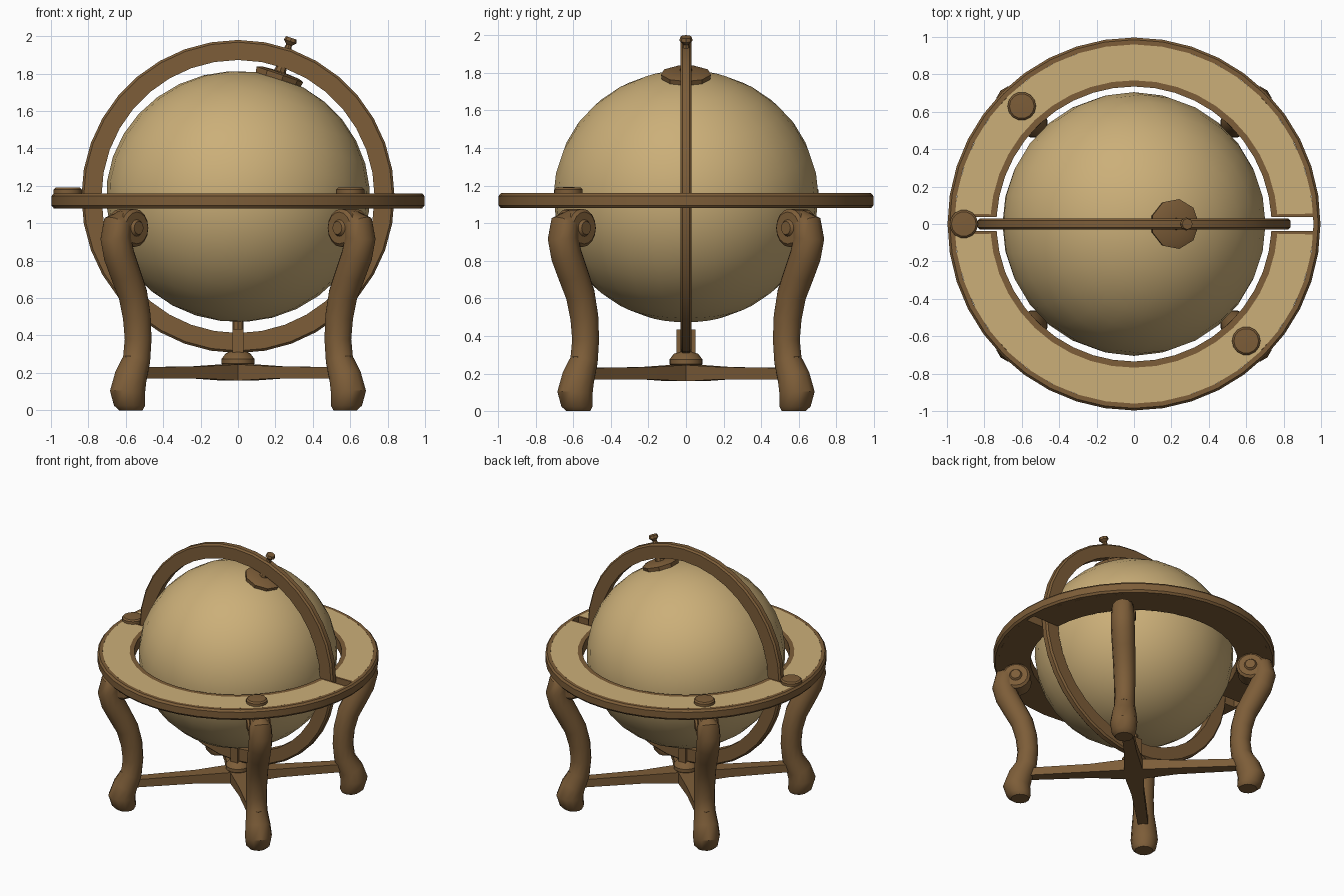
import bpy, bmesh
from math import sin, cos, pi, asin, radians
from mathutils import Vector, Matrix

old = bpy.data.objects.get("Cube")
if old:
    bpy.data.objects.remove(old)


def material(name, rgb):
    mat = bpy.data.materials.new(name)
    mat.use_nodes = True
    mat.diffuse_color = (*rgb, 1)
    mat.node_tree.nodes["Principled BSDF"].inputs["Base Color"].default_value = (*rgb, 1)
    return mat


WOOD = material("brown wood", (0.205, 0.11, 0.04))
PAPER = material("aged paper", (0.60, 0.43, 0.19))
CENTRE = Vector((0, 0, 1.143))
TILT = radians(18.6)
parts = []


def finish(name, bm, matrix=Matrix(), mats=(WOOD,)):
    bmesh.ops.recalc_face_normals(bm, faces=bm.faces)
    bm.transform(matrix)
    mesh = bpy.data.meshes.new(name)
    bm.to_mesh(mesh)
    bm.free()
    for mat in mats:
        mesh.materials.append(mat)
    obj = bpy.data.objects.new(name, mesh)
    bpy.context.scene.collection.objects.link(obj)
    parts.append(obj)
    return obj


def loft(rings, closed=False):
    """Skin a row of closed sections; cap the ends unless the row is a loop."""
    bm = bmesh.new()
    loops = [[bm.verts.new(p) for p in ring] for ring in rings]
    n = len(loops[0])
    pairs = list(zip(loops, loops[1:])) + ([(loops[-1], loops[0])] if closed else [])
    for a, b in pairs:
        for i in range(n):
            j = (i + 1) % n
            bm.faces.new((a[i], a[j], b[j], b[i]))
    if not closed:
        bm.faces.new(loops[0])
        bm.faces.new(loops[-1])
    return bm


def hoop(profile, steps):
    """Spin a closed (radius, height) section about z."""
    turns = [2 * pi * k / steps for k in range(steps)]
    return loft([[(r * cos(a), r * sin(a), z) for r, z in profile] for a in turns], True)


def turned(profile, sides=16):
    """Solid stack of circles from (radius, height) pairs."""
    turns = [2 * pi * k / sides for k in range(sides)]
    return loft([[(r * cos(a), r * sin(a), z) for a in turns] for r, z in profile])


def at(x, y, z):
    return Matrix.Translation((x, y, z))


# Globe ball, slightly flattened
bm = bmesh.new()
bmesh.ops.create_uvsphere(bm, u_segments=28, v_segments=16, radius=0.705)
finish("globe", bm, at(*CENTRE) @ Matrix.Diagonal((1, 1, 0.952, 1))
       @ Matrix.Rotation(TILT, 4, 'Y'), (PAPER,))

# Upright meridian ring
finish("meridian_ring", hoop([(0.73, -0.03), (0.825, -0.03), (0.837, -0.018),
                              (0.837, 0.018), (0.825, 0.03), (0.73, 0.03)], 36),
       at(*CENTRE) @ Matrix.Rotation(pi / 2, 4, 'X'))

# Pole cap, axle and finial along the tilted axis
axis = at(*CENTRE) @ Matrix.Rotation(TILT, 4, 'Y')
finish("pole_cap", turned([(0.13, 0.66), (0.135, 0.69), (0.11, 0.7), (0.04, 0.705)], 9), axis)
finish("pole_axle", turned([(0.035, 0.69), (0.025, 0.75)], 8), axis)
finish("pole_finial", turned([(0.022, 0.82), (0.016, 0.855), (0.035, 0.875),
                              (0.03, 0.895)], 8), axis)
finish("bottom_axle", turned([(0.03, 0.4), (0.03, 0.5)], 8))

# Horizon ring: outer rim plus two halves that leave slots for the meridian
LOW, HIGH = 1.08, 1.16
finish("horizon_rim", hoop([(0.96, LOW), (0.985, LOW), (0.997, LOW + 0.015),
                            (0.997, HIGH - 0.015), (0.985, HIGH), (0.96, HIGH)], 40))
section = [(0.735, LOW), (0.96, LOW), (0.96, HIGH), (0.768, HIGH), (0.735, HIGH)]
fractions = [0, 0.006] + [k / 20 for k in range(1, 20)] + [0.994, 1]


def half_point(r, z, t):
    gap = asin(0.038 / r)
    a = gap + t * (pi - 2 * gap)
    return r * cos(a), r * sin(a), z


for name, turn in (("horizon_back", 0), ("horizon_front", pi)):
    bm = loft([[half_point(r, z, t) for r, z in section] for t in fractions])
    for face in bm.faces:
        mid = face.calc_center_median()
        wide = min(v.co.xy.length for v in face.verts) > 0.75
        if mid.z > HIGH - 0.001 and wide and mid.y > 0.05:
            face.material_index = 1
    finish(name, bm, Matrix.Rotation(turn, 4, 'Z'), (WOOD, PAPER))

# Round studs on top of the horizon ring
for i, (x, y) in enumerate([(-0.6, 0.63), (0.6, -0.625), (-0.91, 0)]):
    finish(f"ring_stud_{i + 1}", turned([(0.076, HIGH - 0.02), (0.076, 1.18), (0.066, 1.19),
                                         (0.02, 1.192)], 14), at(x, y, 0))

# Curved legs: distance out, height, thickness
leg_path = [(0.81, 0, 0.065), (0.82, 0.025, 0.086), (0.835, 0.1, 0.097), (0.81, 0.18, 0.089),
            (0.767, 0.27, 0.076), (0.755, 0.38, 0.074), (0.765, 0.5, 0.077),
            (0.795, 0.62, 0.08), (0.85, 0.73, 0.083), (0.9, 0.83, 0.085),
            (0.925, 0.92, 0.084), (0.912, 0.99, 0.08), (0.86, 1.02, 0.055)]


def leg_rings(sides=12):
    rings = []
    for i, (r, z, size) in enumerate(leg_path):
        before, after = leg_path[max(i - 1, 0)], leg_path[min(i + 1, len(leg_path) - 1)]
        along = Vector((after[0] - before[0], 0, after[1] - before[1])).normalized()
        if i < 2:
            along = Vector((0, 0, 1))
        out = Vector((along.z, 0, -along.x))
        turns = [2 * pi * k / sides for k in range(sides)]
        rings.append([Vector((r, 0, z)) + out * size * cos(a)
                      + Vector((0, size * sin(a), 0)) for a in turns])
    return rings


names = ["back_left", "back_right", "front_right", "front_left"]
for k, name in enumerate(names):
    spin = Matrix.Rotation(pi / 4 + k * pi / 2, 4, 'Z')
    finish(name + "_leg", loft(leg_rings()), spin)
    # Scroll at the top, with a raised eye on each side
    scroll = [(0.035, -0.085), (0.045, -0.07), (0.085, -0.07), (0.102, -0.055),
              (0.102, 0.055), (0.085, 0.07), (0.045, 0.07), (0.035, 0.085)]
    finish(name + "_scroll", turned(scroll), spin @ at(0.835, 0, 0.975)
           @ Matrix.Rotation(pi / 2, 4, 'X'))
    # Small carved spur on the ankle
    finish(name + "_spur", turned([(0.035, 0), (0.03, 0.08), (0.01, 0.1)], 8),
           spin @ at(0.815, 0, 0.21))

# Crossed stretchers, wider in the middle: position, half width, bottom, top
bar = [(-0.77, 0.035, 0.17, 0.23), (-0.3, 0.045, 0.17, 0.235), (-0.08, 0.065, 0.16, 0.245),
       (0.08, 0.065, 0.16, 0.245), (0.3, 0.045, 0.17, 0.235), (0.77, 0.035, 0.17, 0.23)]
for name, turn in (("stretcher_a", pi / 4), ("stretcher_b", -pi / 4)):
    finish(name, loft([[(x, -w, lo), (x, w, lo), (x, w, hi), (x, -w, hi)]
                       for x, w, lo, hi in bar]), Matrix.Rotation(turn, 4, 'Z'))

# Pedestal knob and clamp that carry the meridian ring
finish("pedestal", turned([(0.07, 0.23), (0.088, 0.25), (0.088, 0.275), (0.065, 0.305),
                           (0.03, 0.32)]))
bm = bmesh.new()
bmesh.ops.create_cube(bm, size=1)
finish("ring_clamp", bm, at(0, 0, 0.37) @ Matrix.Diagonal((0.06, 0.1, 0.13, 1)))

# Smooth shading with crisp edges
bpy.ops.object.select_all(action='DESELECT')
for obj in parts:
    obj.select_set(True)
bpy.context.view_layer.objects.active = parts[0]
bpy.ops.object.shade_smooth_by_angle(angle=radians(35))
